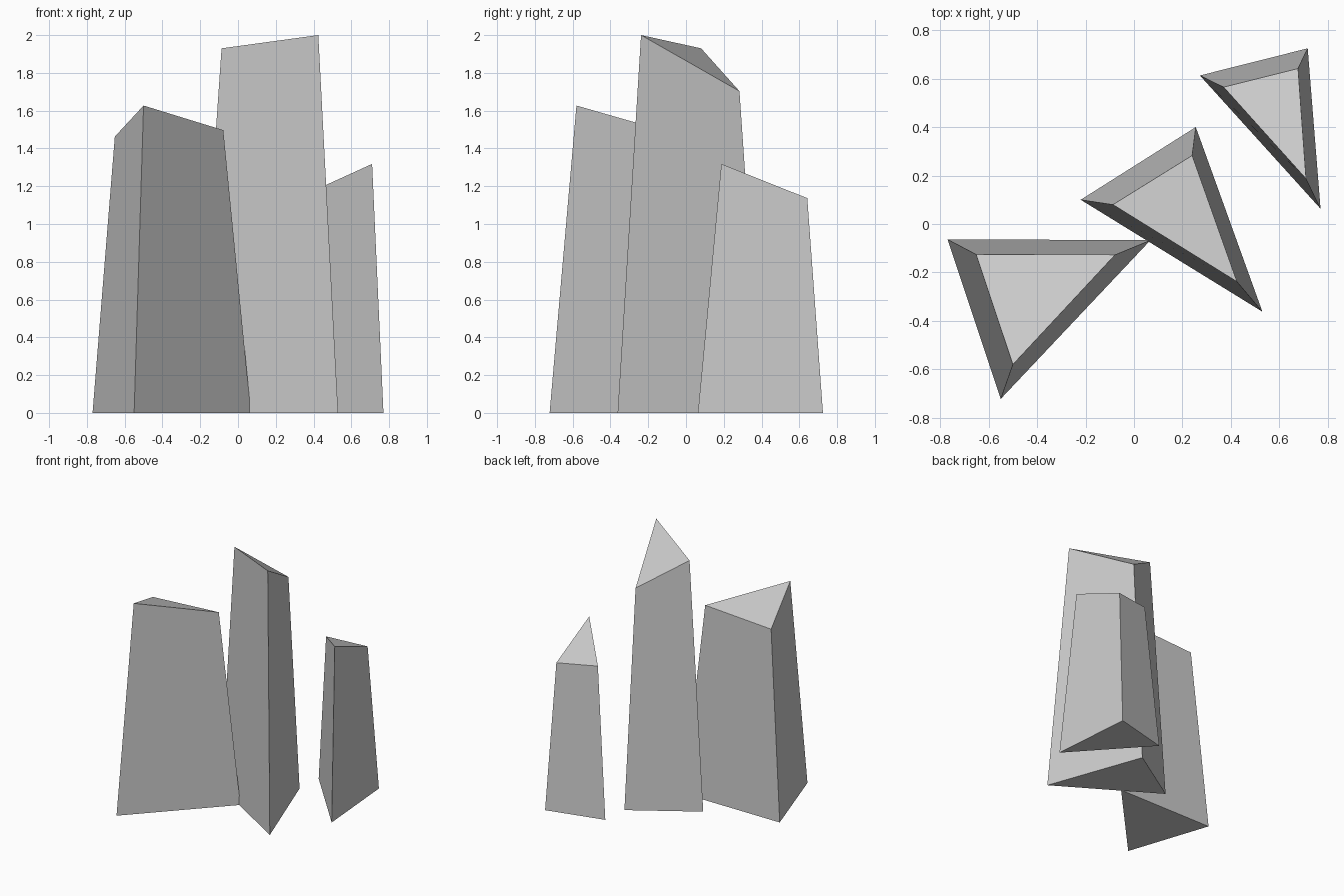
import bpy
import bmesh

if "Cube" in bpy.data.objects:
    bpy.data.objects.remove(bpy.data.objects["Cube"])


def shard(name, base, top):
    """Tapered three-sided column: flat base triangle, slanted top triangle."""
    bm = bmesh.new()
    low = [bm.verts.new((x, y, 0)) for x, y in base]
    high = [bm.verts.new(p) for p in top]
    bm.faces.new(low[::-1])
    bm.faces.new(high)
    for i in range(3):
        j = (i + 1) % 3
        bm.faces.new((low[i], low[j], high[j], high[i]))
    bmesh.ops.recalc_face_normals(bm, faces=bm.faces[:])
    mesh = bpy.data.meshes.new(name)
    bm.to_mesh(mesh)
    bm.free()
    obj = bpy.data.objects.new(name, mesh)
    bpy.context.collection.objects.link(obj)
    return obj


# Left shard, its right corner just buried in the tall one
shard("left_shard",
      [(-0.77, -0.063), (-0.55, -0.722), (0.068, -0.067)],
      [(-0.652, -0.125, 1.463), (-0.50, -0.58, 1.627), (-0.078, -0.127, 1.497)])

# Tall middle shard
shard("middle_shard",
      [(-0.22, 0.10), (0.53, -0.362), (0.255, 0.40)],
      [(-0.087, 0.08, 1.93), (0.425, -0.238, 2.0), (0.24, 0.283, 1.703)])

# Small right shard at the back
shard("right_shard",
      [(0.272, 0.613), (0.77, 0.063), (0.717, 0.725)],
      [(0.37, 0.565, 1.163), (0.71, 0.187, 1.318), (0.677, 0.642, 1.137)])
